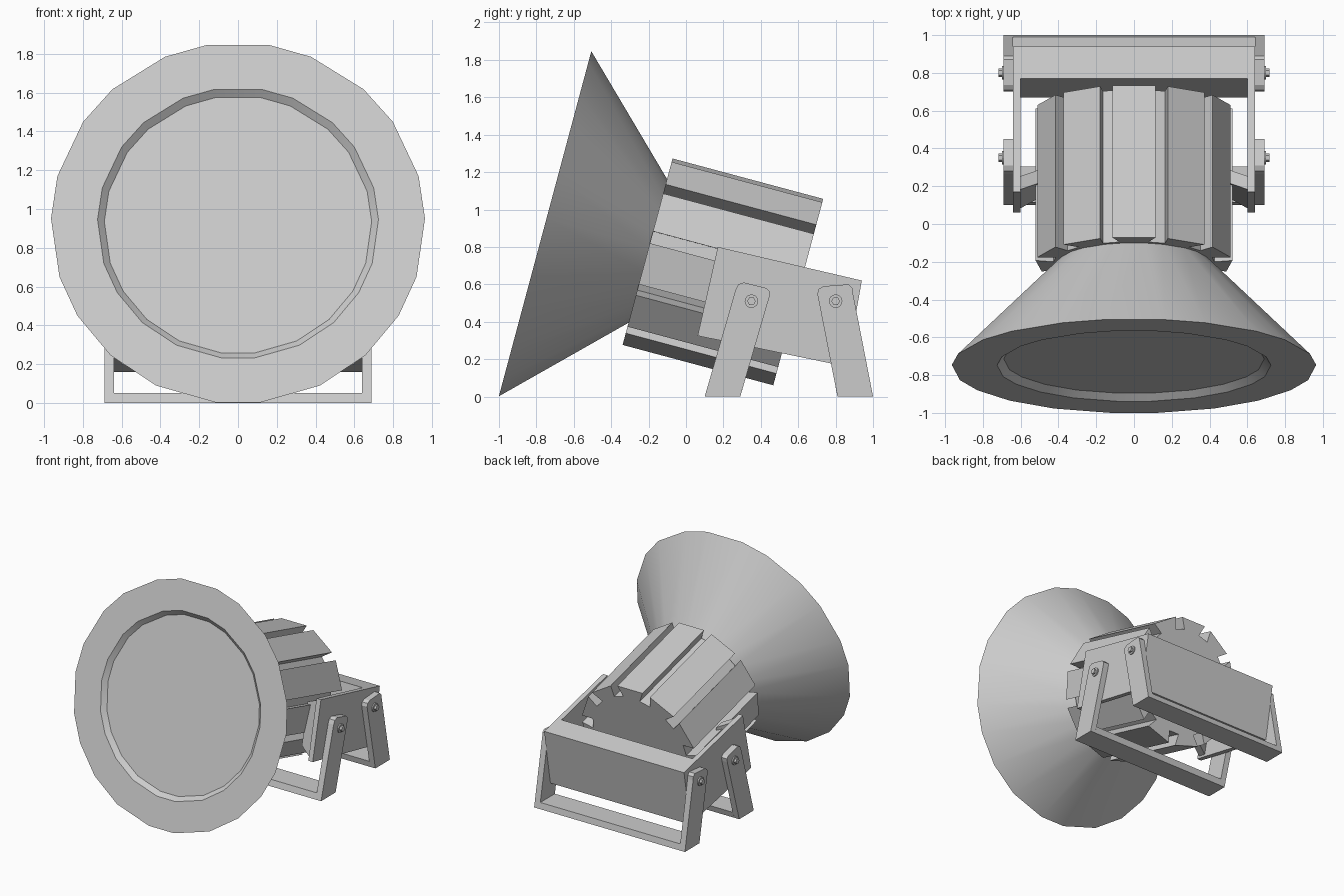
import bpy, bmesh, math
from mathutils import Vector

if "Cube" in bpy.data.objects:
    bpy.data.objects.remove(bpy.data.objects["Cube"])

TILT = math.radians(15)
CENTRE = Vector((0, -0.7525, 0.927))
UP = Vector((0, math.sin(TILT), math.cos(TILT)))
BACK = Vector((0, math.cos(TILT), -math.sin(TILT)))


def lamp(x, u, a):
    """Lamp coordinates (side, up, along the axis) to world."""
    return Vector((x, 0, 0)) + CENTRE + UP * u + BACK * a


def loft(name, loops, smooth=False):
    """Skin equal-length loops and cap both ends."""
    bm = bmesh.new()
    rings = [[bm.verts.new(p) for p in loop] for loop in loops]
    n = len(rings[0])
    for r, s in zip(rings, rings[1:]):
        for i in range(n):
            j = (i + 1) % n
            bm.faces.new((r[i], r[j], s[j], s[i]))
    bm.faces.new(rings[0])
    bm.faces.new(rings[-1])
    bmesh.ops.recalc_face_normals(bm, faces=bm.faces)
    me = bpy.data.meshes.new(name)
    bm.to_mesh(me)
    bm.free()
    ob = bpy.data.objects.new(name, me)
    bpy.context.collection.objects.link(ob)
    if smooth:
        bpy.ops.object.select_all(action='DESELECT')
        ob.select_set(True)
        bpy.context.view_layer.objects.active = ob
        bpy.ops.object.shade_smooth_by_angle(angle=math.radians(25))
    return ob


def prism(name, pts, x0, x1):
    """Extrude a (y, z) outline across x."""
    return loft(name, [[(x, y, z) for y, z in pts] for x in (x0, x1)])


# Reflector cone with recessed lens (22 uneven sides, mirrored left to right)
half = [9.6, 23, 42.2, 55.9, 74.9, 88.5, 107.3, 120.8, 137, 154, 173.2]
angles = [math.radians(d) for d in half + [360 - d for d in reversed(half)]]
profile = [(0.69, 0.035), (0.725, 0), (0.965, 0), (0.39, 0.58)]
loft("reflector_cone", [[lamp(r * math.sin(t), r * math.cos(t), a) for t in angles]
                        for r, a in profile], smooth=True)

# Finned lamp housing: 11 panels separated by dovetail grooves
outline = []
for k in range(11):
    c = k * 2 * math.pi / 11
    for t, n in ((-0.075, 0.42), (-0.115, 0.51), (0.115, 0.51), (0.075, 0.42)):
        outline.append((n * math.sin(c) + t * math.cos(c), n * math.cos(c) - t * math.sin(c)))
loft("lamp_housing", [[lamp(x, u, a) for x, u in outline] for a in (0.568, 1.402)])

# Rear box joining the two side plates
prism("bracket_back_box", [(0.77, 0.66), (0.94, 0.62), (0.858, 0.16), (0.67, 0.20)], -0.64, 0.64)

front_leg = [(0.10, 0), (0.29, 0), (0.445, 0.53), (0.45, 0.56), (0.43, 0.58),
             (0.31, 0.61), (0.28, 0.60), (0.265, 0.57)]
rear_leg = [(0.81, 0), (1.0, 0), (0.893, 0.55), (0.89, 0.58), (0.87, 0.60),
            (0.735, 0.59), (0.71, 0.575), (0.702, 0.55)]

for s, side in ((-1, "left"), (1, "right")):
    # Side plate and its inward front flange gripping the housing
    prism("bracket_plate_" + side, [(0.17, 0.80), (0.94, 0.62), (0.858, 0.16), (0.062, 0.325)],
          s * 0.60, s * 0.64)
    loft("bracket_flange_" + side, [
        [(s * 0.639, 0.17, 0.80), (s * 0.639, 0.24, 0.783), (s * 0.639, 0.132, 0.31), (s * 0.639, 0.062, 0.325)],
        [(s * 0.48, 0.225, 0.72), (s * 0.48, 0.295, 0.703), (s * 0.48, 0.22, 0.37), (s * 0.48, 0.15, 0.386)]])
    # Stand legs with bolts
    for leg, where, y in ((front_leg, "front", 0.35), (rear_leg, "rear", 0.80)):
        prism(f"{where}_leg_{side}", leg, s * 0.64, s * 0.69)
        for part, r, n, x in (("washer", 0.036, 16, 0.70), ("bolt", 0.023, 6, 0.718)):
            prism(f"{where}_{part}_{side}",
                  [(y + r * math.cos(i * 2 * math.pi / n), 0.51 + r * math.sin(i * 2 * math.pi / n))
                   for i in range(n)], s * 0.63, s * x)

# Floor bars of the two stands
prism("front_floor_bar", [(0.10, 0), (0.29, 0), (0.305, 0.05), (0.115, 0.05)], -0.645, 0.645)
prism("rear_floor_bar", [(0.81, 0), (1.0, 0), (0.99, 0.05), (0.80, 0.05)], -0.645, 0.645)
